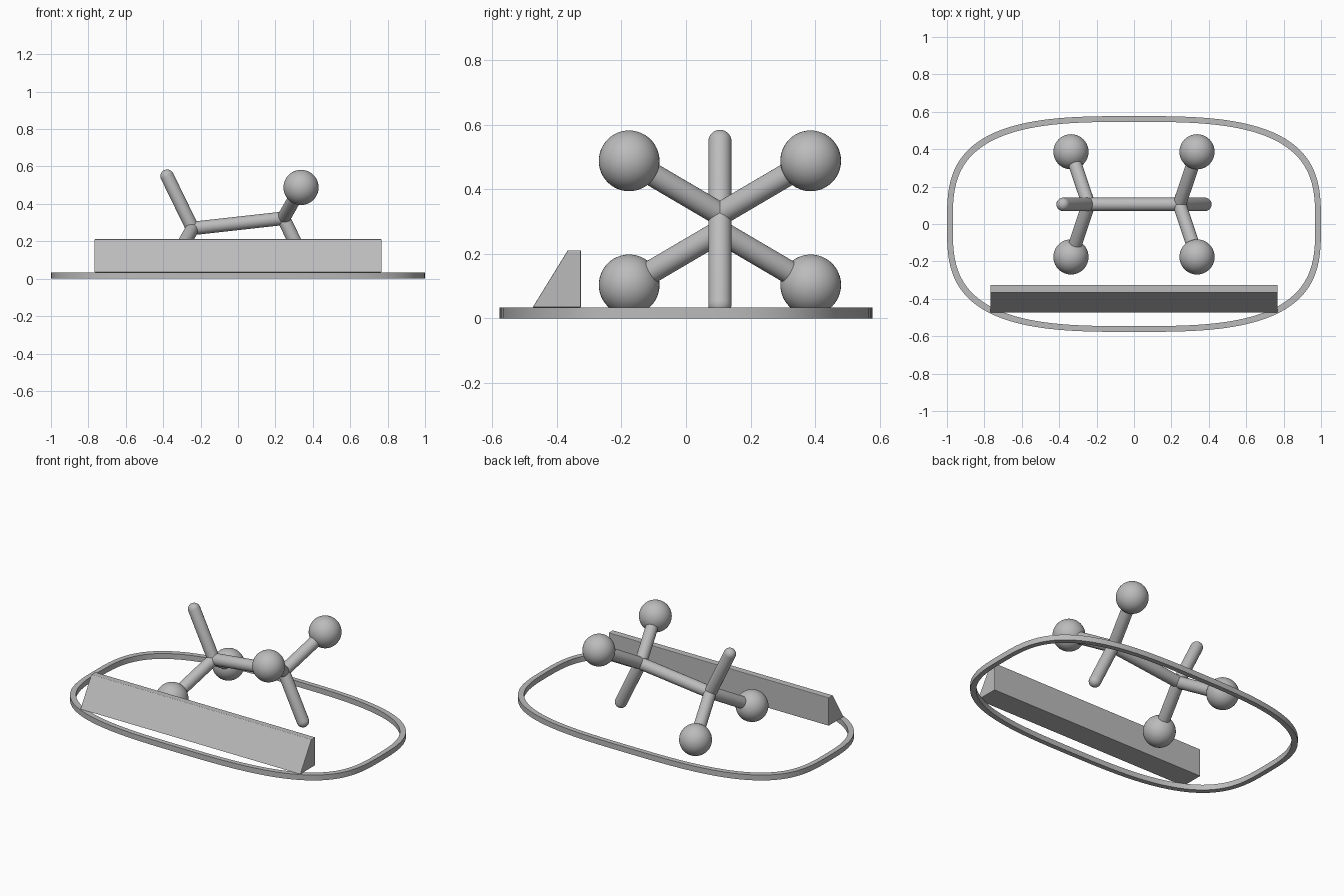
import bpy, bmesh, math
from mathutils import Vector

cube = bpy.data.objects.get("Cube")
if cube:
    bpy.data.objects.remove(cube, do_unlink=True)

COLOUR = (0.5, 0.5, 0.5, 1)
grey = bpy.data.materials.new("plain grey")
grey.use_nodes = True
grey.diffuse_color = COLOUR
grey.node_tree.nodes["Principled BSDF"].inputs["Base Color"].default_value = COLOUR

AXIS_Y = 0.105
ROD = 0.036
BALL = 0.094


def finish(name, bm, smooth=True):
    bmesh.ops.recalc_face_normals(bm, faces=bm.faces)
    mesh = bpy.data.meshes.new(name)
    bm.to_mesh(mesh)
    bm.free()
    obj = bpy.data.objects.new(name, mesh)
    bpy.context.collection.objects.link(obj)
    mesh.materials.append(grey)
    bpy.ops.object.select_all(action='DESELECT')
    obj.select_set(True)
    bpy.context.view_layer.objects.active = obj
    if smooth:
        bpy.ops.object.shade_smooth_by_angle(angle=math.radians(35))
    return obj


def ball(name, centre, radius):
    bm = bmesh.new()
    bmesh.ops.create_uvsphere(bm, u_segments=40, v_segments=24, radius=radius)
    bmesh.ops.translate(bm, verts=bm.verts, vec=centre)
    finish(name, bm)


def rod(name, start, end):
    """Round-ended rod between two points."""
    span = end - start
    bm = bmesh.new()
    bmesh.ops.create_uvsphere(bm, u_segments=32, v_segments=16, radius=ROD)
    # stretch a sphere at its equator into a capsule
    ring = [e for e in bm.edges if all(abs(v.co.z) < 1e-5 for v in e.verts)]
    bmesh.ops.split_edges(bm, edges=ring)
    for face in bm.faces:
        if face.calc_center_median().z > 0:
            for v in face.verts:
                v.tag = True
    for v in bm.verts:
        if v.tag:
            v.co.z += span.length
    rims = [e for e in bm.edges if e.is_boundary]
    bmesh.ops.bridge_loops(bm, edges=rims)
    turn = Vector((0, 0, 1)).rotation_difference(span).to_matrix()
    for v in bm.verts:
        v.co = turn @ v.co + start
    finish(name, bm)


# Two hubs, each with two ball arms and one bare arm
hubs = {}
for side, s in (("left", 1), ("right", -1)):
    mid = 0.296
    hub = Vector((s * 0.243, AXIS_Y, mid + s * 0.027))
    hubs[side] = hub
    for depth, d in (("front", -1), ("back", 1)):
        centre = Vector((s * 0.337, AXIS_Y + d * 0.281, mid + s * 0.192))
        rod(f"{side}_{depth}_arm", hub, centre)
        ball(f"{side}_{depth}_ball", centre, BALL)
    rod(f"{side}_bare_arm", hub, Vector((s * 0.379, AXIS_Y, mid - s * 0.252)))
rod("centre_bond", hubs["right"], hubs["left"])

# Sloped bar
bm = bmesh.new()
profile = [(-0.475, 0.034), (-0.325, 0.034), (-0.325, 0.211), (-0.366, 0.211)]
end = bm.faces.new([bm.verts.new((-0.767, y, z)) for y, z in profile])
extruded = bmesh.ops.extrude_face_region(bm, geom=[end])
moved = [g for g in extruded["geom"] if isinstance(g, bmesh.types.BMVert)]
bmesh.ops.translate(bm, verts=moved, vec=(1.534, 0, 0))
bar = finish("sloped_bar", bm, smooth=False)
bevel = bar.modifiers.new("soft edges", 'BEVEL')
bevel.width = 0.003
bevel.segments = 2

# Flat rounded base ring
bm = bmesh.new()
STEPS, POWER = 128, 2 / 3.1


def rounded(angle, a, b, z):
    c, s = math.cos(angle), math.sin(angle)
    return (math.copysign(abs(c) ** POWER, c) * a,
            math.copysign(abs(s) ** POWER, s) * b, z)


section = [(0, 0), (0, 0.034), (0.031, 0.034), (0.031, 0)]
loops = []
for i in range(STEPS):
    t = 2 * math.pi * i / STEPS
    loops.append([bm.verts.new(rounded(t, 1 - w, 0.577 - w, z)) for w, z in section])
for i in range(STEPS):
    here, there = loops[i - 1], loops[i]
    for k in range(4):
        bm.faces.new((here[k - 1], here[k], there[k], there[k - 1]))
finish("base_ring", bm)
